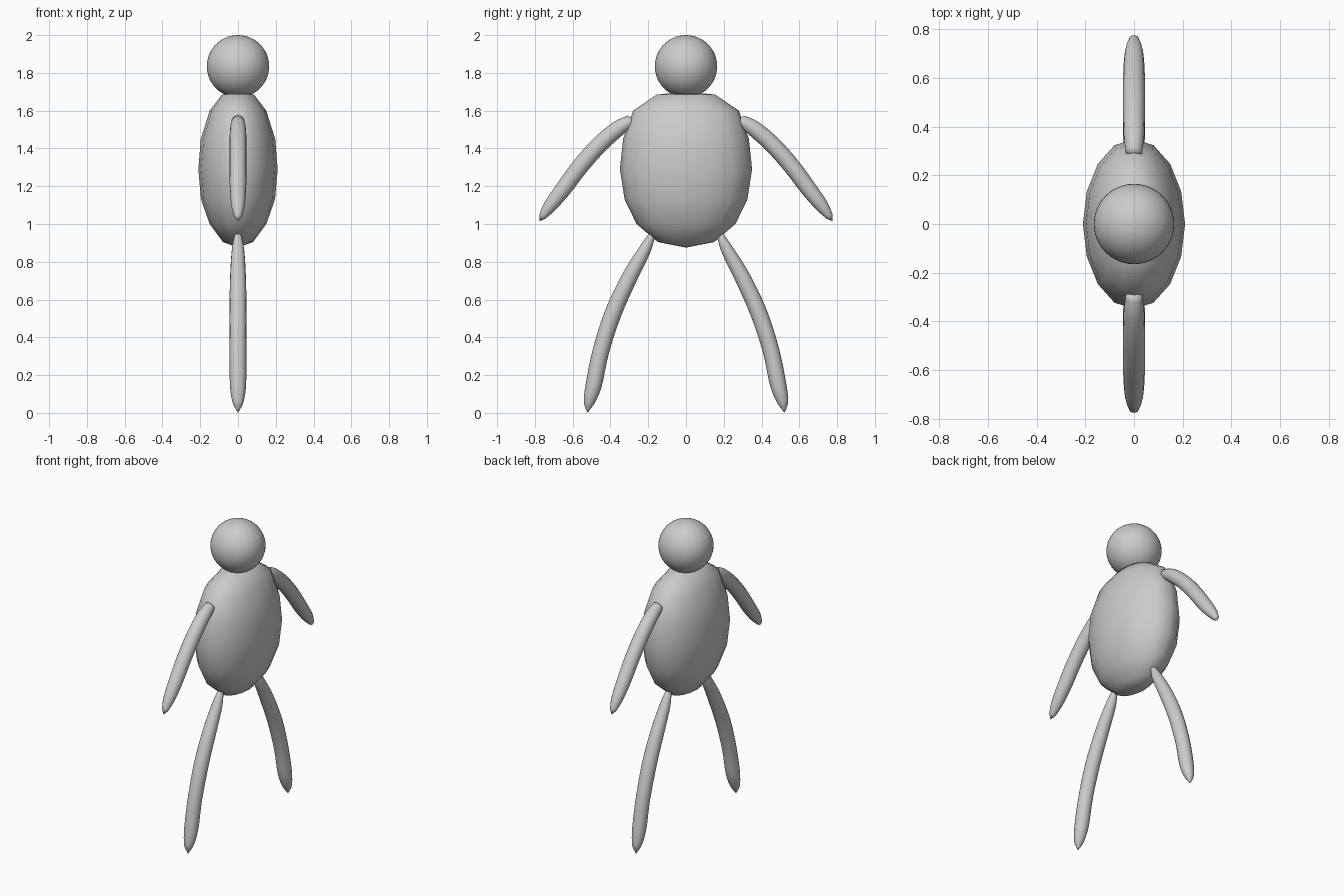
import bpy, bmesh, math
from mathutils import Vector

if "Cube" in bpy.data.objects:
    bpy.data.objects.remove(bpy.data.objects["Cube"])

grey = bpy.data.materials.new("plain grey")
grey.diffuse_color = (0.6, 0.6, 0.6, 1)
grey.use_nodes = True
grey.node_tree.nodes["Principled BSDF"].inputs["Base Color"].default_value = grey.diffuse_color


def loft(name, rings, start, end):
    """Skin equal-length rings of points and close both ends to a tip."""
    bm = bmesh.new()
    rows = [[bm.verts.new(p) for p in ring] for ring in rings]
    n = len(rows[0])
    for a, b in zip(rows, rows[1:]):
        for i in range(n):
            j = (i + 1) % n
            bm.faces.new((a[i], a[j], b[j], b[i]))
    for row, tip in ((rows[0], start), (rows[-1], end)):
        v = bm.verts.new(tip)
        for i in range(n):
            bm.faces.new((row[i], row[(i + 1) % n], v))
    bmesh.ops.recalc_face_normals(bm, faces=bm.faces[:])
    mesh = bpy.data.meshes.new(name)
    bm.to_mesh(mesh)
    bm.free()
    mesh.materials.append(grey)
    mesh.shade_smooth()
    ob = bpy.data.objects.new(name, mesh)
    bpy.context.collection.objects.link(ob)


def circle(n):
    return [(math.cos(2 * math.pi * i / n), math.sin(2 * math.pi * i / n)) for i in range(n)]


def spline(pts, steps=4):
    """Catmull-Rom through (y, z, radius) points."""
    p = [Vector(q) for q in pts]
    p = [2 * p[0] - p[1]] + p + [2 * p[-1] - p[-2]]
    out = []
    for a, b, c, d in zip(p, p[1:], p[2:], p[3:]):
        for k in range(steps):
            t = k / steps
            out.append(0.5 * (2 * b + (c - a) * t + (2 * a - 5 * b + 4 * c - d) * t * t
                              + (3 * b - a - 3 * c + d) * t ** 3))
    return out + [p[-2]]


def limb(name, pts, tip_a, tip_b, side):
    path = spline(pts)
    rings = []
    for i, q in enumerate(path):
        d = path[min(i + 1, len(path) - 1)] - path[max(i - 1, 0)]
        d = Vector((d.x, d.y)).normalized()
        rings.append([(q.z * c, side * (q.x - d.y * q.z * s), q.y + d.x * q.z * s)
                      for c, s in circle(16)])
    loft(name, rings, (0, side * tip_a[0], tip_a[1]), (0, side * tip_b[0], tip_b[1]))


# head
bpy.ops.mesh.primitive_uv_sphere_add(segments=48, ring_count=24, radius=0.165, location=(0, 0, 1.835))
head = bpy.context.object
head.name = "head"
head.data.materials.append(grey)
head.data.shade_smooth()

# body: elliptical rings (z, half depth x, half width y), broad at the shoulders
body = [(1.685, .085, .155), (1.60, .15, .28), (1.45, .197, .333), (1.29, .21, .35),
        (1.13, .196, .325), (1.00, .15, .262), (.905, .08, .15)]
loft("body", [[(rx * c, ry * s, z) for c, s in circle(16)] for z, rx, ry in body],
     (0, 0, 1.70), (0, 0, .875))

# arms and legs: bent tapering tubes (y, z, radius)
arm = [(.29, 1.545, .033), (.36, 1.505, .042), (.46, 1.418, .045), (.56, 1.305, .045),
       (.65, 1.185, .043), (.72, 1.095, .035), (.76, 1.04, .020)]
leg = [(.18, .942, .018), (.22, .86, .033), (.30, .715, .042), (.385, .53, .045),
       (.45, .33, .044), (.488, .15, .043), (.512, .06, .030), (.519, .02, .012)]
for side, label in ((1, "right"), (-1, "left")):
    limb(label + "_arm", arm, (.275, 1.55), (.775, 1.015), side)
    limb(label + "_leg", leg, (.172, .957), (.521, 0), side)
